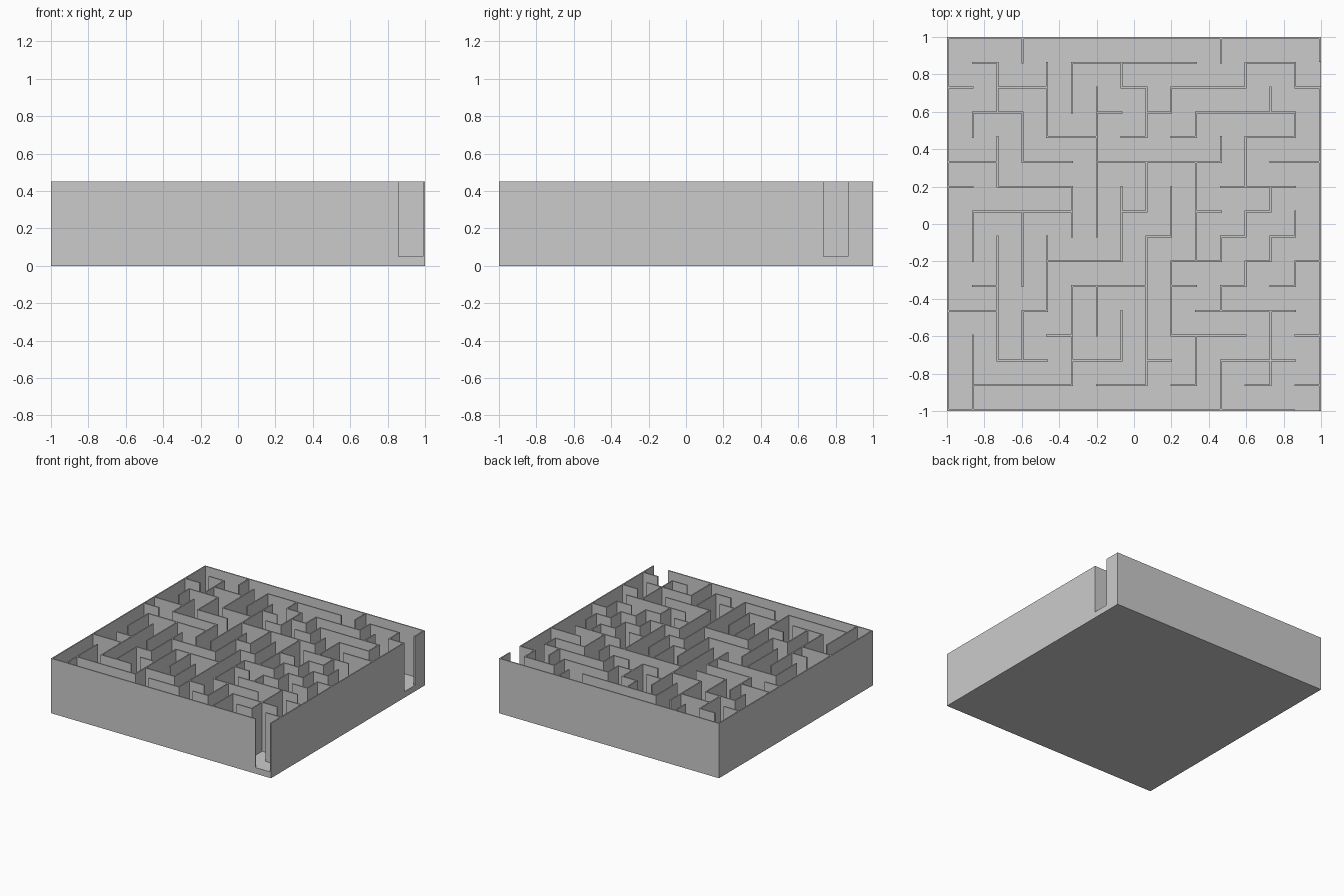
import bpy, bmesh

if "Cube" in bpy.data.objects:
    bpy.data.objects.remove(bpy.data.objects["Cube"])

N, T = 15, 0.01            # cells per side, wall thickness
FLOOR, TOP = 0.05, 0.45
PITCH = (2 - T) / N

# Wall runs along x, one string per grid line from front (0) to back (15)
ALONG_X = ["0-14", "1-5 6-8 9-10 12-13 14-15", "2-4 5-7 8-9 11-14",
           "4-5 9-12 14-15", "0-2 3-4 10-14", "1-2 5-8 9-10 11-12 13-14",
           "4-7 9-11 12-13 14-15", "8-9 11-12 13-14", "1-5 7-8 10-11 12-13",
           "0-1 2-5 11-14", "0-2 3-5 6-11 13-15", "4-6 7-8 9-10 12-14",
           "1-3 6-7 8-9 10-14", "0-1 2-4 7-8 9-12 14-15",
           "1-2 5-10 12-14", "0-15"]
# Wall runs along y, one string per grid line from left (0) to right (15)
ALONG_Y = ["0-15", "0-3 6-8 11-12", "2-7 9-11 12-14", "2-4 5-8 10-12 14-15",
           "4-7 11-14", "1-5 7-9 12-14", "3-5 7-13", "2-4 6-9 13-14",
           "1-7 8-10 11-13", "3-6 7-9 12-13", "1-3 6-10 11-12",
           "0-2 4-5 6-7 10-11 14-15", "5-6 7-8 9-11 13-14",
           "1-4 6-7 8-9 12-13", "5-6 7-8 11-12 13-14", "0-13 14-15"]


def spans(text):
    return [tuple(map(int, s.split("-"))) for s in text.split()]


# Mark walls on a fine grid: even indices are wall lines, odd ones are cells
wall = set()
for k in range(N + 1):
    for a, b in spans(ALONG_X[k]):
        wall.update((i, 2 * k) for i in range(2 * a, 2 * b + 1))
    for a, b in spans(ALONG_Y[k]):
        wall.update((2 * k, j) for j in range(2 * a, 2 * b + 1))
# Square off the two doorways
wall.discard((28, 0))
wall.discard((30, 28))

SIZE = 2 * N + 1
edge = [-1 + (i // 2) * PITCH + (i % 2) * T for i in range(SIZE + 1)]


def height(i, j):
    if not (0 <= i < SIZE and 0 <= j < SIZE):
        return 0
    return TOP if (i, j) in wall else FLOOR


bm = bmesh.new()


def quad(*pts):
    bm.faces.new([bm.verts.new(p) for p in pts])


def riser(p, q, low, high):
    # Vertical faces, split at floor level so that neighbours share edges
    levels = [z for z in (0, FLOOR, TOP) if low <= z <= high]
    for z0, z1 in zip(levels, levels[1:]):
        quad((*p, z0), (*q, z0), (*q, z1), (*p, z1))


# Floor, wall tops and all exposed wall sides
for i in range(SIZE):
    for j in range(SIZE):
        x0, x1, y0, y1 = edge[i], edge[i + 1], edge[j], edge[j + 1]
        h = height(i, j)
        for z in (0, h):
            quad((x0, y0, z), (x1, y0, z), (x1, y1, z), (x0, y1, z))
        for di, dj, p, q in ((-1, 0, (x0, y0), (x0, y1)), (1, 0, (x1, y0), (x1, y1)),
                             (0, -1, (x0, y0), (x1, y0)), (0, 1, (x0, y1), (x1, y1))):
            low = height(i + di, j + dj)
            if low < h:
                riser(p, q, low, h)

bmesh.ops.remove_doubles(bm, verts=bm.verts, dist=1e-5)
bmesh.ops.recalc_face_normals(bm, faces=bm.faces)

mesh = bpy.data.meshes.new("maze")
bm.to_mesh(mesh)
bm.free()
bpy.context.collection.objects.link(bpy.data.objects.new("maze", mesh))
